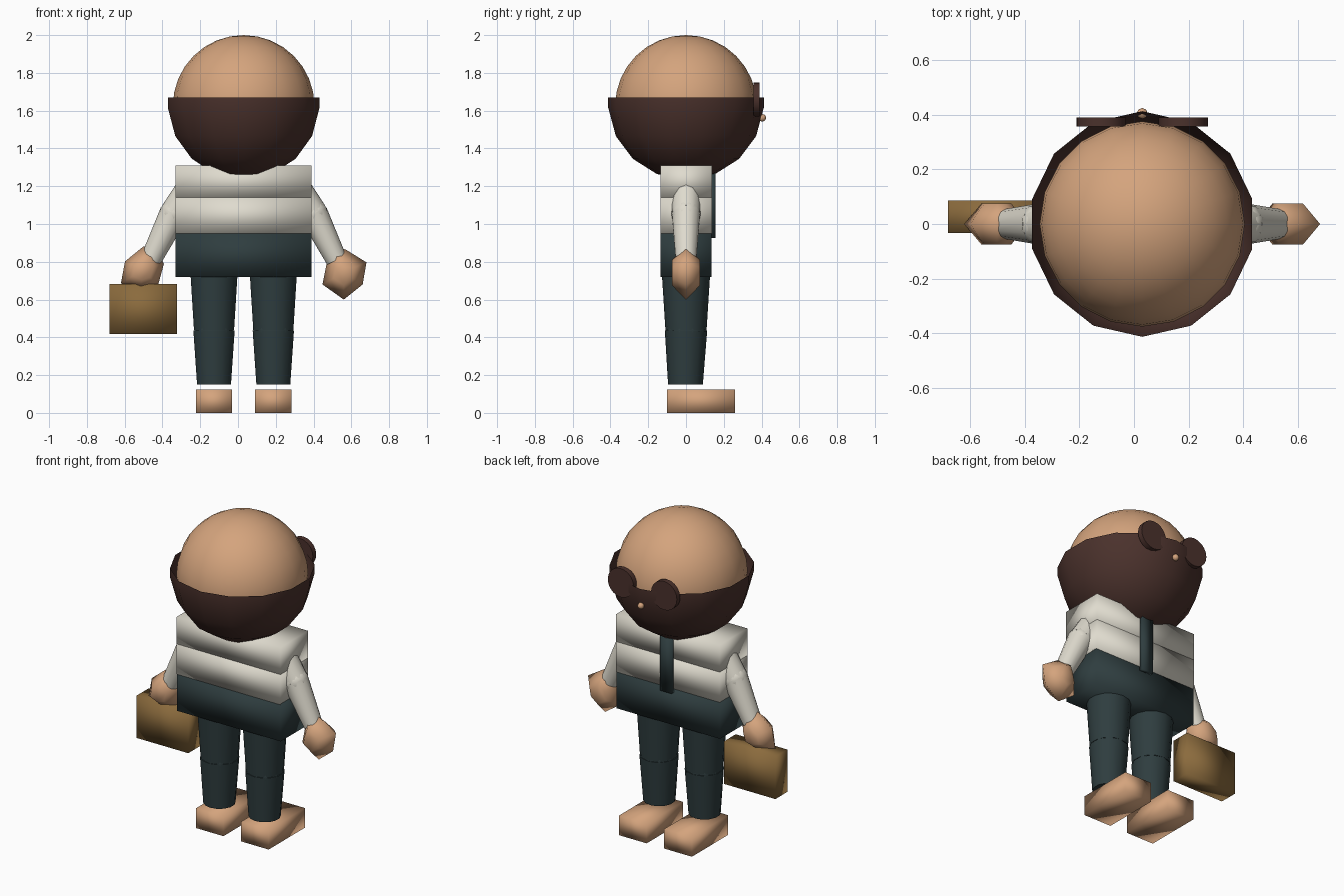
import bpy, bmesh, math
from mathutils import Vector, Matrix

if "Cube" in bpy.data.objects:
    bpy.data.objects.remove(bpy.data.objects["Cube"])

CX = 0.03  # body midline


def material(name, rgb):
    m = bpy.data.materials.new(name)
    m.diffuse_color = (*rgb, 1)
    m.use_nodes = True
    m.node_tree.nodes["Principled BSDF"].inputs["Base Color"].default_value = m.diffuse_color
    return m


SKIN = material("skin", (0.66, 0.37, 0.205))
HAIR = material("dark_brown", (0.069, 0.031, 0.025))
SHIRT = material("off_white", (0.74, 0.71, 0.62))
CLOTH = material("dark_slate", (0.028, 0.047, 0.050))
LEATHER = material("tan_leather", (0.258, 0.147, 0.047))


def finish(name, bm, mat):
    bmesh.ops.recalc_face_normals(bm, faces=bm.faces)
    me = bpy.data.meshes.new(name)
    bm.to_mesh(me)
    bm.free()
    me.materials.append(mat)
    for p in me.polygons:
        p.use_smooth = True
    ob = bpy.data.objects.new(name, me)
    bpy.context.collection.objects.link(ob)
    return ob


def box(name, lo, hi, mat):
    bm = bmesh.new()
    bmesh.ops.create_cube(bm, size=1)
    for v in bm.verts:
        v.co = Vector([l + (c + 0.5) * (h - l) for c, l, h in zip(v.co, lo, hi)])
    return finish(name, bm, mat)


def ball(name, center, r, mat, seg=14, rings=10):
    bm = bmesh.new()
    bmesh.ops.create_uvsphere(bm, u_segments=seg, v_segments=rings, radius=r,
                              matrix=Matrix.Translation(center))
    return finish(name, bm, mat)


def tube(name, a, b, ra, rb, mat, seg=14):
    a, b = Vector(a), Vector(b)
    d = b - a
    mtx = Matrix.Translation((a + b) / 2) @ d.to_track_quat('Z', 'Y').to_matrix().to_4x4()
    bm = bmesh.new()
    bmesh.ops.create_cone(bm, cap_ends=True, segments=seg, radius1=ra, radius2=rb,
                          depth=d.length, matrix=mtx)
    ob = finish(name, bm, mat)
    for p in ob.data.polygons:  # flat end caps
        p.use_smooth = len(p.vertices) == 4
    return ob


def hand(name, cx, cz, outline):
    # faceted fist: outer outline with a smaller ring on both sides
    bm = bmesh.new()
    rings = []
    for y, s in ((-0.075, 0.48), (0, 1), (0.075, 0.48)):
        rings.append([bm.verts.new((cx + x * s, y, cz + z * s)) for x, z in outline])
    n = len(outline)
    for a, b in zip(rings, rings[1:]):
        for i in range(n):
            bm.faces.new((a[i], a[(i + 1) % n], b[(i + 1) % n], b[i]))
    bm.faces.new(rings[0])
    bm.faces.new(rings[2])
    return finish(name, bm, SKIN)


# Head
ball("head", (CX, 0, 1.625), 0.375, SKIN, 20, 16)

# Hair bowl, open at the top
bm = bmesh.new()
rings = []
for deg in (3.5, -4, -26, -47, -68):
    e = math.radians(deg)
    r, z = 0.413 * math.cos(e), 1.645 + 0.41 * math.sin(e)
    rings.append([bm.verts.new((CX + r * math.sin(k * math.tau / 14),
                                r * math.cos(k * math.tau / 14), z)) for k in range(14)])
for a, b in zip(rings, rings[1:]):
    for i in range(14):
        bm.faces.new((a[i], b[i], b[(i + 1) % 14], a[(i + 1) % 14]))
tip = bm.verts.new((CX, 0, 1.235))
for i in range(14):
    bm.faces.new((rings[-1][i], tip, rings[-1][(i + 1) % 14]))
finish("hair", bm, HAIR)

# Round discs and nose on the face side
for side, s in (("left", -1), ("right", 1)):
    x = CX + s * 0.15
    tube("face_disc_" + side, (x, 0.357, 1.66), (x, 0.39, 1.66), 0.09, 0.09, HAIR, 20)
ball("nose", (CX, 0.404, 1.562), 0.02, SKIN, 8, 6)

# Torso
box("chest", (-0.33, -0.136, 1.14), (0.39, 0.138, 1.31), SHIRT)
box("belly", (-0.33, -0.136, 0.95), (0.39, 0.138, 1.14), SHIRT)
box("trouser_hips", (-0.33, -0.134, 0.72), (0.39, 0.134, 0.955), CLOTH)
box("tie", (CX - 0.04, 0.13, 0.925), (CX + 0.04, 0.156, 1.29), CLOTH)

# Limbs on both sides
for side, s in (("left", -1), ("right", 1)):
    elbow = (CX + s * 0.37, 0, 1.055)
    tube("upper_sleeve_" + side, (CX + s * 0.27, 0, 1.19), elbow, 0.085, 0.075, SHIRT)
    ball("elbow_" + side, elbow, 0.078, SHIRT, 10, 8)
    tube("lower_sleeve_" + side, elbow, (CX + s * 0.492, 0, 0.81), 0.076, 0.056, SHIRT)
    x = CX + s * 0.157
    tube("upper_leg_" + side, (x, 0, 0.74), (x, 0, 0.44), 0.128, 0.109, CLOTH)
    ball("knee_" + side, (x, 0, 0.43), 0.111, CLOTH, 10, 8)
    tube("lower_leg_" + side, (x, 0, 0.435), (x, -0.003, 0.15), 0.112, 0.092, CLOTH)
    box("foot_" + side, (x - 0.096, -0.10, 0), (x + 0.096, 0.26, 0.123), SKIN)

# Hands
hand("hand_right", 0.56, 0.745, [(-0.06, 0.135), (0.01, 0.12), (0.12, 0.052), (0.1, -0.065),
                                 (0, -0.145), (-0.113, -0.065), (-0.09, 0.05)])
hand("hand_left", -0.5, 0.76, [(0.0, 0.122), (0.065, 0.11), (0.108, 0.03), (0.075, -0.09),
                               (-0.02, -0.116), (-0.12, -0.074), (-0.098, 0.042)])

# Briefcase
box("briefcase", (-0.68, -0.033, 0.417), (-0.322, 0.085, 0.683), LEATHER)
